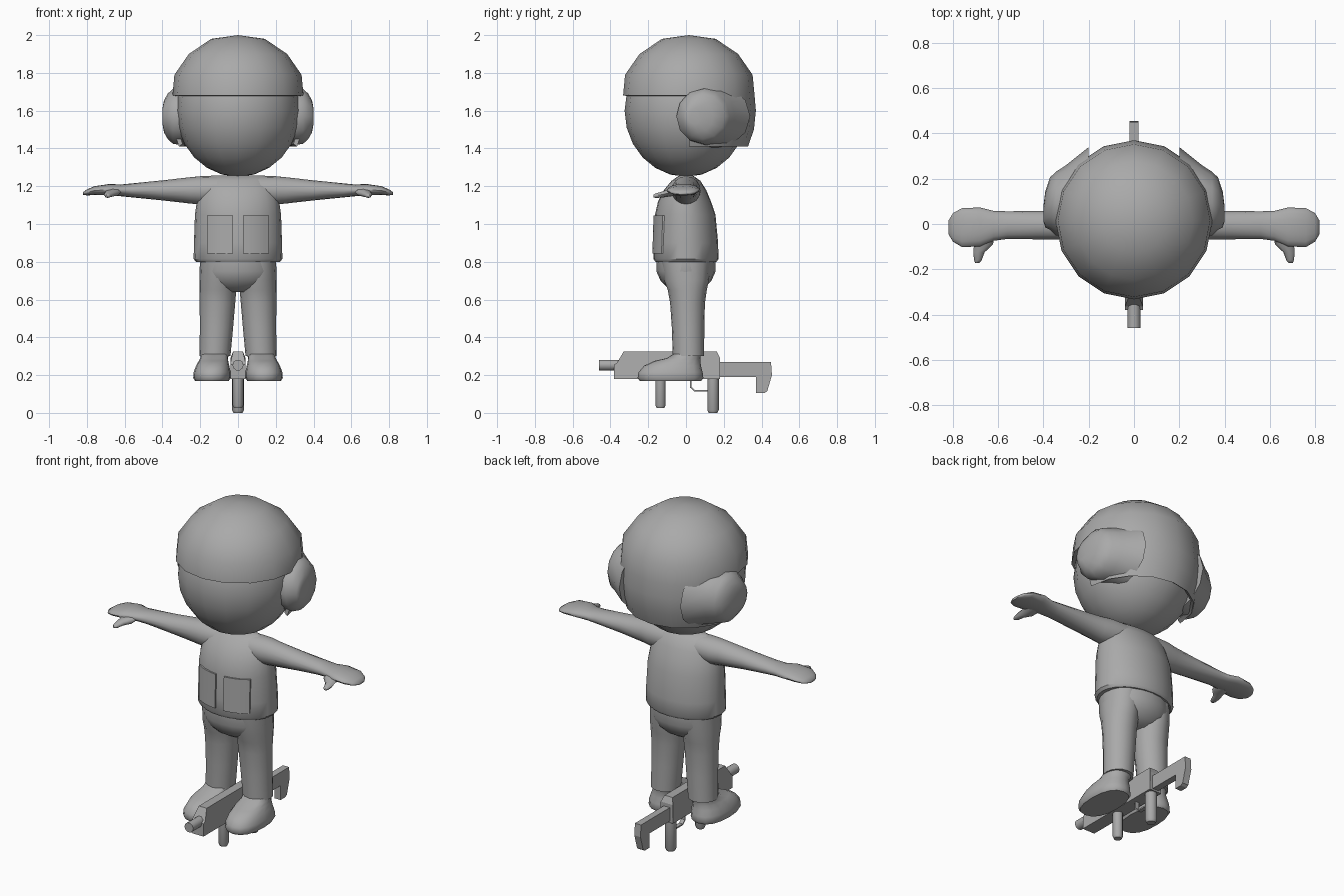
import bpy, bmesh, math
from mathutils import Vector

grey = bpy.data.materials.new("plain_grey")
grey.diffuse_color = (0.4, 0.4, 0.4, 1)


def finish(name, bm, angle):
    """Turn a bmesh into an object, smooth below the given edge angle."""
    bmesh.ops.recalc_face_normals(bm, faces=bm.faces)
    me = bpy.data.meshes.new(name)
    bm.to_mesh(me)
    bm.free()
    me.materials.append(grey)
    for p in me.polygons:
        p.use_smooth = angle > 0
    if angle > 0:
        me.set_sharp_from_angle(angle=math.radians(angle))
    ob = bpy.data.objects.new(name, me)
    bpy.context.collection.objects.link(ob)
    return ob


def skin(name, rings, angle=40):
    """Closed surface through a list of equal-length point rings."""
    bm = bmesh.new()
    rows = [[bm.verts.new(p) for p in r] for r in rings]
    n = len(rows[0])
    for a, b in zip(rows, rows[1:]):
        for i in range(n):
            j = (i + 1) % n
            bm.faces.new((a[i], a[j], b[j], b[i]))
    bm.faces.new(rows[0])
    bm.faces.new(rows[-1])
    return finish(name, bm, angle)


def oval(axis, pos, c1, c2, r1, r2, n=16, power=1.0):
    """Ring across an axis; power below 1 makes it boxier."""
    pts = []
    for i in range(n):
        t = 2 * math.pi * i / n
        c, s = math.cos(t), math.sin(t)
        u = c1 + r1 * math.copysign(abs(c) ** power, c)
        v = c2 + r2 * math.copysign(abs(s) ** power, s)
        pts.append({'x': (pos, u, v), 'y': (u, pos, v), 'z': (u, v, pos)}[axis])
    return pts


def prism(name, profile, half, top=1.0, top_z=9):
    """Side profile (y, z) extruded across x, narrowed above top_z."""
    def side(s):
        return [(s * half * (top if z > top_z else 1), y, z) for y, z in profile]
    return skin(name, [side(-1), side(1)], 0)


# head
bm = bmesh.new()
bmesh.ops.create_uvsphere(bm, u_segments=16, v_segments=12, radius=1)
for v in bm.verts:
    v.co = Vector((v.co.x * 0.328, v.co.y * 0.325, 1.6 + v.co.z * 0.35))
finish("head", bm, 80)

# helmet: dome whose rear half continues down to the nape
centre = Vector((0, 0.015, 1.65))
inner = 0.94
levels = [(0.41, 1.98), (0.75, 1.90), (0.97, 1.79), (1, 1.68),
          (1.02, 1.6), (0.99, 1.5), (0.9, 1.41)]
bm = bmesh.new()


def dome_vert(r, z, i):
    t = 2 * math.pi * i / 16
    p = Vector((0.347 * r * math.cos(t), 0.015 + 0.348 * r * math.sin(t), z))
    return bm.verts.new(centre + (p - centre) * inner)


rows = [[dome_vert(r, z, i) for i in range(16)] for r, z in levels]
crown = dome_vert(0, 2.0, 0)
for i in range(16):
    j = (i + 1) % 16
    bm.faces.new((crown, rows[0][i], rows[0][j]))
    for k in range(6):
        if k < 3 or i < 8:
            bm.faces.new((rows[k][i], rows[k + 1][i], rows[k + 1][j], rows[k][j]))
bmesh.ops.delete(bm, geom=[v for v in bm.verts if not v.link_faces], context='VERTS')
out = bmesh.ops.extrude_face_region(bm, geom=bm.faces[:])
for g in out["geom"]:
    if isinstance(g, bmesh.types.BMVert):
        g.co = centre + (g.co - centre) / inner
finish("helmet", bm, 50)

# torso
torso = [(0.80, 0, 0.222, 0.162), (0.815, 0, 0.235, 0.172), (0.90, 0, 0.233, 0.17),
         (1.05, -0.004, 0.228, 0.16), (1.12, -0.008, 0.218, 0.14),
         (1.18, -0.005, 0.20, 0.112), (1.23, 0, 0.175, 0.075), (1.257, 0, 0.14, 0.035)]
skin("torso", [oval('z', z, 0, cy, rx, ry, 24) for z, cy, rx, ry in torso])

# hips
hips = [(0.82, 0.2, 0.155), (0.75, 0.204, 0.157), (0.70, 0.19, 0.135),
        (0.665, 0.15, 0.1), (0.64, 0.08, 0.06)]
skin("hips", [oval('z', z, 0, 0, rx, ry, 20) for z, rx, ry in hips], 60)

for s, tag in ((1, "left"), (-1, "right")):
    # ear cup
    cup = [(0.2, 0.15, 0.19, 0.17), (0.3, 0.105, 0.155, 0.152), (0.345, 0.09, 0.141, 0.145),
           (0.372, 0.09, 0.115, 0.12), (0.392, 0.065, 0.08, 0.085), (0.4, 0.045, 0.035, 0.04)]
    skin(tag + "_ear_cup", [oval('x', s * x, cy, 1.57, ry, rz, 12) for x, cy, ry, rz in cup], 55)

    # sleeve and hand
    arm = [(0.08, 0, 1.18, 0.08, 0.075), (0.2, 0, 1.178, 0.076, 0.075),
           (0.25, -0.003, 1.178, 0.068, 0.07), (0.4, -0.005, 1.178, 0.063, 0.053),
           (0.56, -0.005, 1.178, 0.061, 0.037), (0.62, -0.008, 1.178, 0.066, 0.031),
           (0.68, -0.013, 1.182, 0.086, 0.03), (0.76, -0.016, 1.177, 0.086, 0.023),
           (0.80, -0.015, 1.167, 0.063, 0.016), (0.82, -0.015, 1.162, 0.03, 0.007)]
    skin(tag + "_arm", [oval('x', s * x, cy, cz, ry, rz) for x, cy, cz, ry, rz in arm], 60)

    # thumb
    thumb = [(-0.04, 0.665, 1.174, 0.05, 0.022), (-0.09, 0.665, 1.165, 0.042, 0.02),
             (-0.125, 0.685, 1.156, 0.025, 0.016), (-0.16, 0.69, 1.15, 0.017, 0.012),
             (-0.173, 0.692, 1.148, 0.009, 0.006)]
    skin(tag + "_thumb", [oval('y', y, s * x, z, rx, rz, 8) for y, x, z, rx, rz in thumb], 60)

    # trouser leg
    leg = [(0.80, 0.104, 0, 0.096, 0.13), (0.70, 0.105, 0.003, 0.1, 0.118),
           (0.65, 0.107, 0.007, 0.098, 0.103), (0.58, 0.109, 0.008, 0.094, 0.092),
           (0.45, 0.114, 0.011, 0.088, 0.086), (0.30, 0.122, 0.013, 0.082, 0.083)]
    skin(tag + "_leg", [oval('z', z, s * x, y, rx, ry) for z, x, y, rx, ry in leg], 50)

    # shoe
    shoe = [(0.17, 0.138, -0.082, 0.09, 0.163), (0.185, 0.138, -0.082, 0.099, 0.174),
            (0.215, 0.137, -0.082, 0.098, 0.17), (0.25, 0.134, -0.071, 0.088, 0.15),
            (0.275, 0.13, -0.046, 0.078, 0.122), (0.29, 0.126, -0.012, 0.074, 0.088),
            (0.315, 0.122, 0.008, 0.072, 0.072)]
    skin(tag + "_shoe", [oval('z', z, s * x, y, rx, ry, 16, 0.85)
                         for z, x, y, rx, ry in shoe], 50)

    # pocket plate wrapped on the torso front
    rings = []
    for k in range(6):
        x = 0.027 + 0.138 * k / 5
        low = -0.17 * math.sqrt(1 - (x / 0.234) ** 2)
        high = -0.004 - 0.16 * math.sqrt(1 - (x / 0.228) ** 2)
        rings.append([(s * x, low + 0.02, 0.845), (s * x, high + 0.02, 1.045),
                      (s * x, high - 0.009, 1.045), (s * x, low - 0.009, 0.845)])
    skin(tag + "_pocket", rings, 30)

# rifle lying between the feet
prism("rifle_body", [(-0.38, 0.18), (-0.38, 0.255), (-0.365, 0.265), (-0.33, 0.325),
                     (0.163, 0.325), (0.18, 0.29), (0.18, 0.18)], 0.04, 0.65, 0.3)
prism("rifle_stock", [(0.17, 0.27), (0.45, 0.27), (0.455, 0.2), (0.43, 0.115),
                      (0.415, 0.105), (0.37, 0.105), (0.37, 0.19), (0.17, 0.19)], 0.02)
prism("trigger_guard", [(0.02, 0.185), (0.02, 0.135), (0.045, 0.113), (0.13, 0.113),
                        (0.13, 0.121), (0.048, 0.121), (0.028, 0.138), (0.028, 0.185)], 0.012)
skin("rifle_barrel", [oval('y', y, 0, 0.253, 0.029, 0.029, 10) for y in (-0.46, -0.34)])
for name, y, r, low in (("front_grip", -0.135, 0.028, 0.025), ("rear_grip", 0.143, 0.032, 0.0)):
    skin(name, [oval('z', z, 0, y, q, q, 10) for z, q in
                ((low, r * 0.75), (low + 0.015, r), (0.19, r))])
